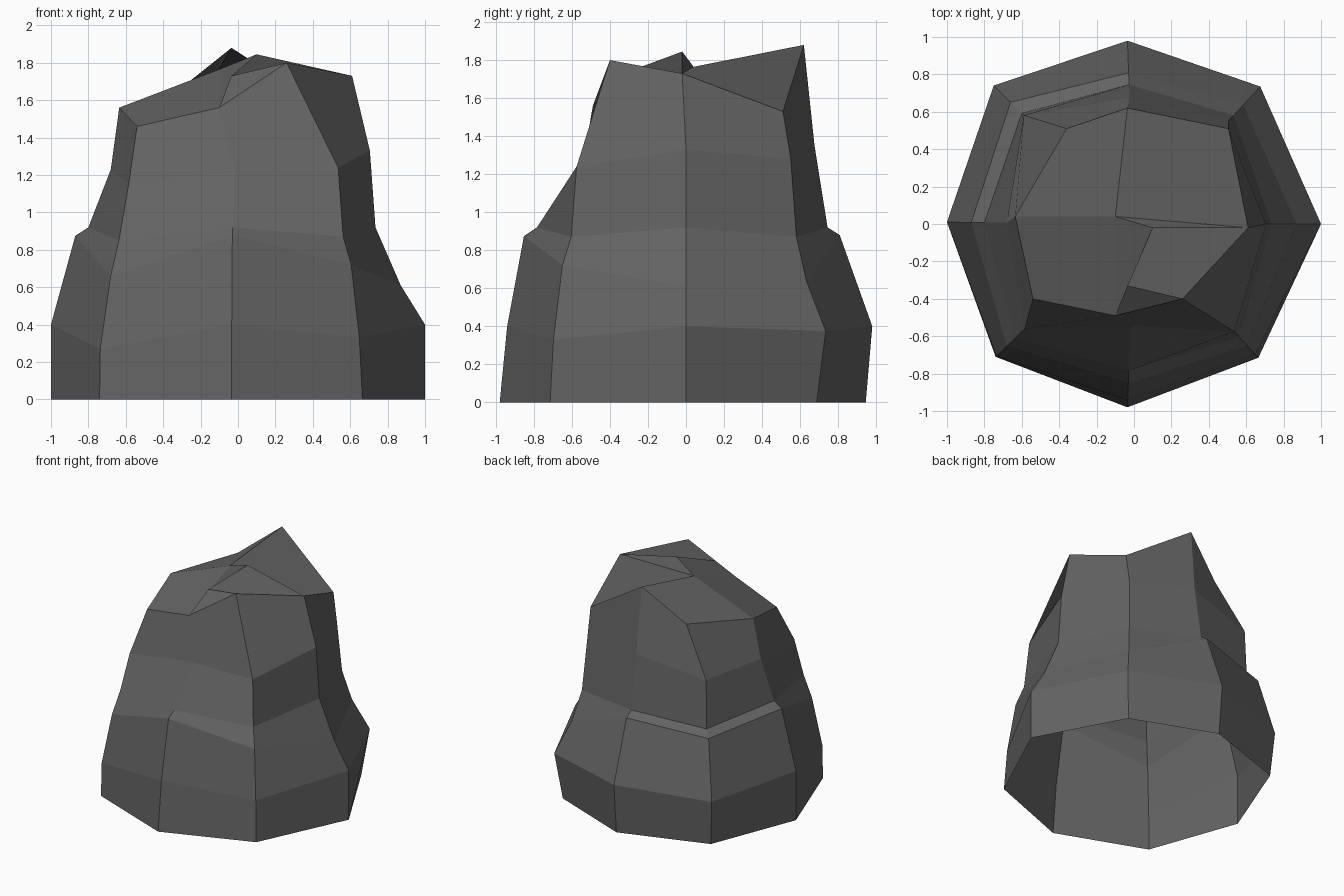
import bpy
import bmesh

if "Cube" in bpy.data.objects:
    bpy.data.objects.remove(bpy.data.objects["Cube"])

# Eight plan directions: right, back right, back, back left, left, front left, front, front right
OUTLINE = [(1, 0), (.675, .735), (-.035, .98), (-.75, .74),
           (-1, .01), (-.74, -.71), (-.035, -.98), (.665, -.715)]

# Each ring from the ground up: outline scale and height per direction
RINGS = [
    ([1, .935, .965, .965, 1, 1, 1, 1], [0] * 8),
    ([1, 1, 1, 1, 1, .995, .96, .975], [.4, .375, .4, .36, .4, .27, .4, .33]),
    ([.87, .865, .825, .88, .87, .92, .87, .91], [.61, .63, .88, .82, .875, .66, .875, .72]),
    ([.735, .79, .76, .8, .8, .86, .8, .845], [.92, .87, .92, .86, .92, .85, .92, .87]),
    ([.705, .75, .69, .785, .68, .79, .555, .805], [1.33, 1.28, 1.35, 1.25, 1.23, 1.15, 1.22, 1.24]),
]

# Jagged rim, same order
RIM = [(.61, -.02, 1.73), (.505, .51, 1.53), (-.035, .62, 1.88), (-.36, .51, 1.62),
       (-.635, .04, 1.56), (-.54, -.4, 1.46), (-.1, -.49, 1.56), (.26, -.4, 1.8)]

bm = bmesh.new()
rows = [[bm.verts.new((x * s, y * s, z)) for (x, y), s, z in zip(OUTLINE, scales, heights)]
        for scales, heights in RINGS]
rows.append([bm.verts.new(p) for p in RIM])

# Side walls (the underside stays open)
for low, high in zip(rows, rows[1:]):
    for i in range(8):
        j = (i + 1) % 8
        bm.faces.new((low[i], low[j], high[j], high[i]))

# Broken summit: notch at the front, peak and hollow in the middle
r, br, b, bl, l, fl, f, fr = rows[-1]
notch = bm.verts.new((-.035, -.33, 1.73))
peak = bm.verts.new((.1, -.02, 1.845))
hollow = bm.verts.new((-.1, .04, 1.765))
for face in [(f, fr, notch), (l, fl, f, hollow), (f, notch, peak, hollow),
             (notch, fr, r, peak), (peak, r, hollow),
             (hollow, r, br, b), (hollow, b, bl, l)]:
    bm.faces.new(face)

mesh = bpy.data.meshes.new("rock")
bm.to_mesh(mesh)
bm.free()

# Dark grey stone
stone = bpy.data.materials.new("dark_grey_stone")
stone.diffuse_color = (.125, .125, .125, 1)
stone.use_nodes = True
stone.node_tree.nodes["Principled BSDF"].inputs["Base Color"].default_value = stone.diffuse_color
mesh.materials.append(stone)
bpy.context.collection.objects.link(bpy.data.objects.new("rock", mesh))
